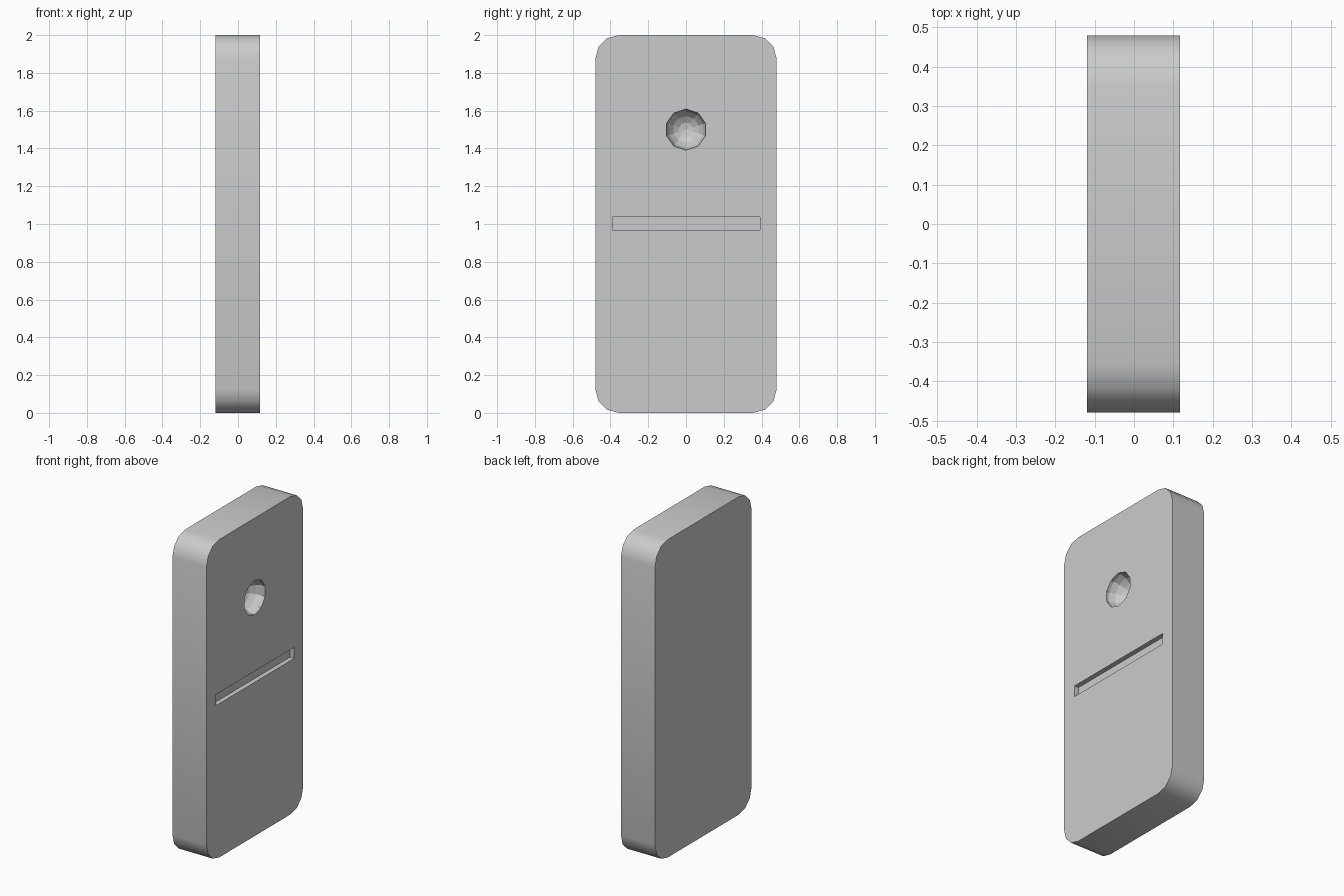
import bpy, bmesh
from math import sin, cos, radians, pi
from mathutils import Matrix

if "Cube" in bpy.data.objects:
    bpy.data.objects.remove(bpy.data.objects["Cube"])

X0, X1 = -0.12, 0.117          # back and face planes
HALF_W, HEIGHT, R = 0.48, 2.0, 0.125


def make_object(name, bm):
    bmesh.ops.recalc_face_normals(bm, faces=bm.faces)
    mesh = bpy.data.meshes.new(name)
    bm.to_mesh(mesh)
    bm.free()
    obj = bpy.data.objects.new(name, mesh)
    bpy.context.collection.objects.link(obj)
    return obj


# Rounded slab: outline with three segments per corner, extruded along x
bm = bmesh.new()
verts = []
corners = [(HALF_W - R, HEIGHT - R), (R - HALF_W, HEIGHT - R),
           (R - HALF_W, R), (HALF_W - R, R)]
for i, (cy, cz) in enumerate(corners):
    for k in range(4):
        a = radians(90 * i + 30 * k)
        verts.append(bm.verts.new((X0, cy + R * cos(a), cz + R * sin(a))))
back = bm.faces.new(verts)
front = bmesh.ops.extrude_face_region(bm, geom=[back], use_keep_orig=True)
bmesh.ops.translate(bm, vec=(X1 - X0, 0, 0),
                    verts=[g for g in front["geom"] if isinstance(g, bmesh.types.BMVert)])
slab = make_object("domino_tile", bm)

# Round pip cutter: ten-sided sphere with its pole along x
bm = bmesh.new()
turn = Matrix.Translation((X1, 0, 1.5)) @ Matrix.Rotation(pi / 2, 4, 'Y')
turn = turn @ Matrix.Rotation(pi / 2, 4, 'Z')
bmesh.ops.create_uvsphere(bm, u_segments=10, v_segments=9, radius=0.11, matrix=turn)
# keep a decagon vertex on the +-y axis
pip = make_object("pip_cutter", bm)

# Divider groove cutter
bm = bmesh.new()
bmesh.ops.create_cube(bm, size=1, matrix=Matrix.Translation((X1, 0.002, 1.002))
                      @ Matrix.Diagonal((0.06, 0.78, 0.07, 1)))
groove = make_object("groove_cutter", bm)

# Carve the slab, then remove the cutters
bpy.context.view_layer.objects.active = slab
for cutter in (pip, groove):
    cutter.hide_render = True
    mod = slab.modifiers.new(cutter.name, 'BOOLEAN')
    mod.operation = 'DIFFERENCE'
    mod.solver = 'EXACT'
    mod.object = cutter
    bpy.ops.object.modifier_apply(modifier=mod.name)
    bpy.data.objects.remove(cutter)

# Smooth only the outer rim, keep the faces and recesses flat
for p in slab.data.polygons:
    outer = abs(p.center.y) > 0.42 or abs(p.center.z - 1) > 0.9
    p.use_smooth = outer and abs(p.normal.x) < 0.5
